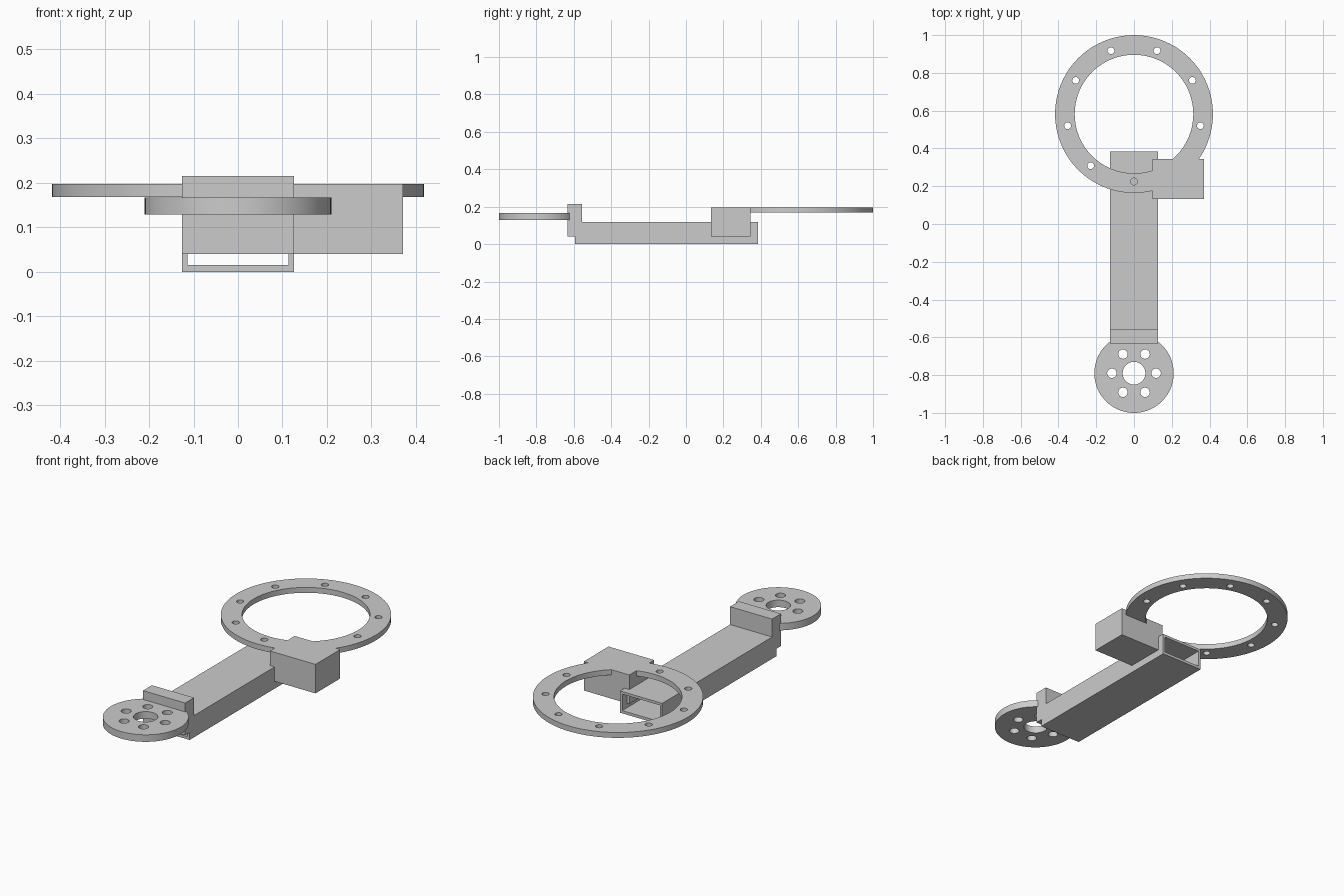
import bpy
import math

if "Cube" in bpy.data.objects:
    bpy.data.objects.remove(bpy.data.objects["Cube"])


def active_only(obj):
    bpy.ops.object.select_all(action='DESELECT')
    bpy.context.view_layer.objects.active = obj
    obj.select_set(True)


def box(name, x, y, z):
    """Box given by its (min, max) along each axis."""
    bpy.ops.mesh.primitive_cube_add(size=1, location=[sum(r) / 2 for r in (x, y, z)])
    obj = bpy.context.object
    obj.name = name
    obj.scale = [r[1] - r[0] for r in (x, y, z)]
    bpy.ops.object.transform_apply(location=True, rotation=False, scale=True)
    return obj


def disc(name, x, y, radius, z, sides):
    bpy.ops.mesh.primitive_cylinder_add(vertices=sides, radius=radius, depth=z[1] - z[0],
                                        location=(x, y, sum(z) / 2))
    obj = bpy.context.object
    obj.name = name
    bpy.ops.object.transform_apply(location=True, rotation=False, scale=False)
    return obj


def combine(target, other, operation):
    mod = target.modifiers.new(operation.lower(), 'BOOLEAN')
    mod.operation = operation
    mod.solver = 'EXACT'
    mod.object = other
    active_only(target)
    bpy.ops.object.modifier_apply(modifier=mod.name)
    bpy.data.objects.remove(other, do_unlink=True)


def flange(name, y, radius, bore, z, count, circle, hole, start):
    """Flat disc with a centre bore and a circle of bolt holes."""
    body = disc(name, 0, y, radius, z, 80)
    cut_z = (z[0] - 0.05, z[1] + 0.05)
    combine(body, disc("bore", 0, y, bore, cut_z, 64), 'DIFFERENCE')
    for i in range(count):
        a = math.radians(start) + i * math.tau / count
        combine(body, disc("bolt_hole", circle * math.cos(a), y + circle * math.sin(a),
                           hole, cut_z, 24), 'DIFFERENCE')
    return body


# Hollow rectangular arm, open at both ends
arm = box("tube_arm", (-0.126, 0.126), (-0.594, 0.384), (0, 0.118))
combine(arm, box("tube_bore", (-0.113, 0.113), (-0.7, 0.5), (0.015, 0.104)), 'DIFFERENCE')

# Upright end block and small hub flange
combine(arm, box("end_block", (-0.126, 0.126), (-0.633, -0.557), (0.04, 0.215)), 'UNION')
hub = flange("hub_flange", -0.79, 0.21, 0.06, (0.129, 0.167), 6, 0.117, 0.025, 0)
combine(arm, hub, 'UNION')

# Large ring flange on its side block; the block fills one bolt hole
ring = flange("ring_flange", 0.582, 0.418, 0.314, (0.168, 0.197), 9, 0.357, 0.018, -90)
combine(ring, box("side_block", (0.098, 0.371), (0.133, 0.345), (0.04, 0.197)), 'UNION')
combine(arm, ring, 'UNION')

arm.name = "bracket_arm"
active_only(arm)
bpy.ops.object.shade_smooth_by_angle(angle=math.radians(20))
